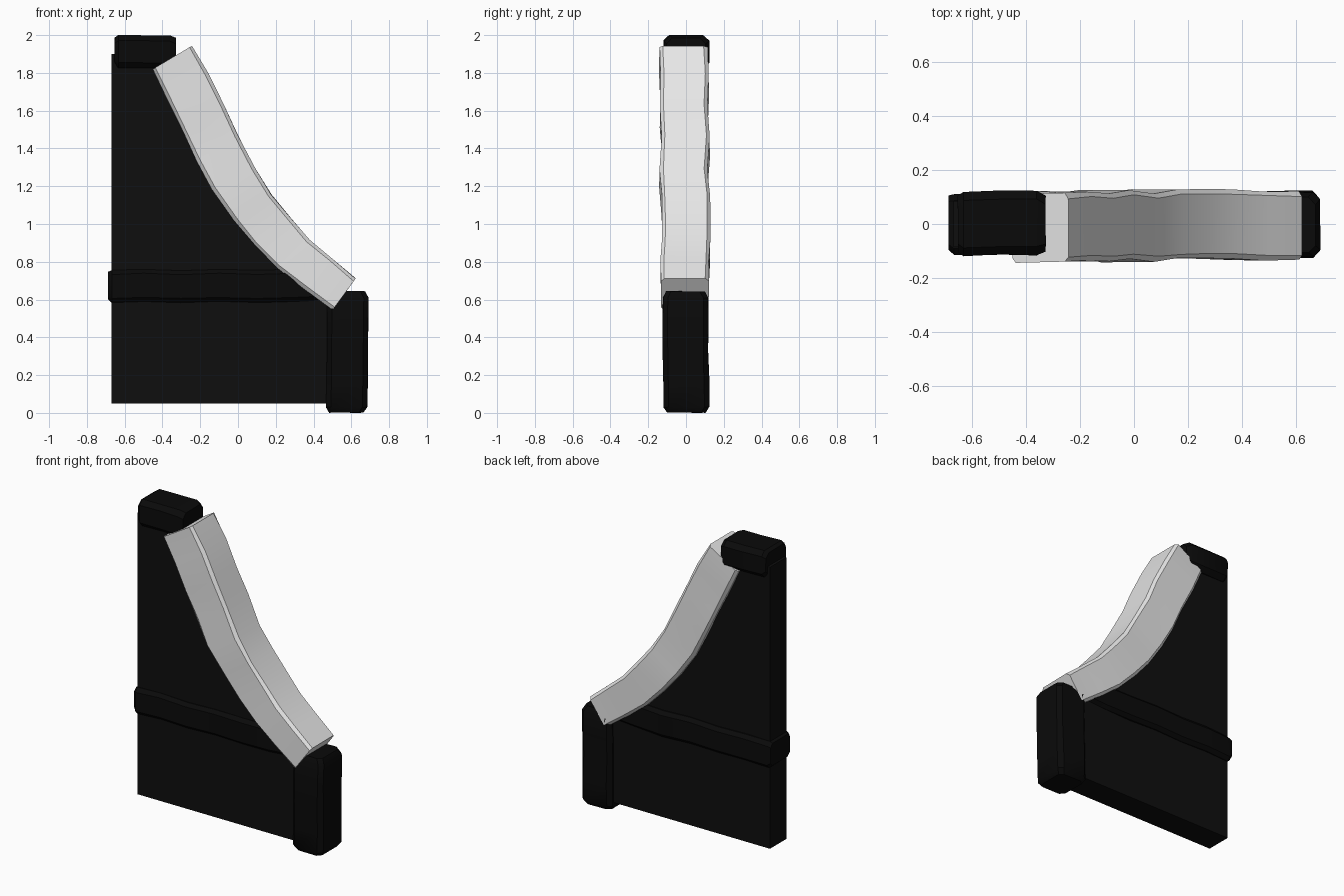
import bpy, bmesh, math, random
from mathutils import Vector

random.seed(4)
if "Cube" in bpy.data.objects:
    bpy.data.objects.remove(bpy.data.objects["Cube"], do_unlink=True)


def material(name, value):
    mat = bpy.data.materials.new(name)
    mat.use_nodes = True
    color = (value, value, value, 1)
    mat.diffuse_color = color
    mat.node_tree.nodes["Principled BSDF"].inputs["Base Color"].default_value = color
    return mat


STONE = material("pale stone", 0.8)
PANEL = material("charcoal panel", 0.0045)
TRIM = material("black trim", 0.003)


def finish(name, bm, mat, smooth=None):
    bmesh.ops.recalc_face_normals(bm, faces=bm.faces)
    mesh = bpy.data.meshes.new(name)
    bm.to_mesh(mesh)
    bm.free()
    mesh.materials.append(mat)
    obj = bpy.data.objects.new(name, mesh)
    bpy.context.collection.objects.link(obj)
    if smooth:
        bpy.ops.object.select_all(action="DESELECT")
        obj.select_set(True)
        bpy.context.view_layer.objects.active = obj
        bpy.ops.object.shade_smooth_by_angle(angle=math.radians(smooth))
    return obj


def hewn(name, rails, front, back, mat, chamfer=0.02, rough=0.008, cap=0.0):
    """Sweep a chamfered block along paired (low, high) x-z rails."""
    bm = bmesh.new()
    rings = []
    for i, (low, high) in enumerate(rails):
        low, high = Vector(low), Vector(high)
        inset = cap if i in (0, len(rails) - 1) else 0
        across = (high - low).normalized()
        low, high = low + across * inset, high - across * inset
        cut = across * chamfer
        f, b = front + inset, back - inset
        # Eight corners: two for each chamfered edge
        section = [(low + cut, f), (high - cut, f), (high, f + chamfer),
                   (high, b - chamfer), (high - cut, b), (low + cut, b),
                   (low, b - chamfer), (low, f + chamfer)]
        wobble = [random.uniform(-rough, rough) for _ in range(3)]
        ring = []
        for p, y in section:
            j = [w + random.uniform(-rough, rough) * 0.4 for w in wobble]
            ring.append(bm.verts.new((p.x + j[0] * 0.6, y + j[1], p.y + j[2] * 0.6)))
        rings.append(ring)
    for a, b in zip(rings, rings[1:]):
        for k in range(8):
            n = (k + 1) % 8
            bm.faces.new((a[k], a[n], b[n], b[k]))
    bm.faces.new(rings[0])
    bm.faces.new(rings[-1])
    return finish(name, bm, mat, smooth=35)


# Curved brace: lower and upper edge of each section
brace = [((-.45, 1.82), (-.24, 1.945)), ((-.38, 1.67), (-.16, 1.80)),
         ((-.30, 1.50), (-.08, 1.635)), ((-.215, 1.33), (0, 1.47)),
         ((-.14, 1.19), (.09, 1.30)), ((-.02, 1.02), (.18, 1.155)),
         ((.08, .89), (.28, 1.025)), ((.21, .765), (.38, .915)),
         ((.35, .655), (.50, .815)), ((.50, .55), (.62, .715))]
hewn("curved_brace", brace, -.135, .12, STONE, chamfer=0.018)

# Flat panel whose sloping edge is hidden inside the brace
outline = [(-.67, .05), (.55, .05), (.55, .62)]
outline += [tuple((Vector(a) + Vector(b)) / 2) for a, b in reversed(brace[1:-1])]
outline += [(-.36, 1.87), (-.40, 1.9), (-.67, 1.9)]
bm = bmesh.new()
sheet = bm.faces.new([bm.verts.new((x, -.085, z)) for x, z in outline])
side = bmesh.ops.extrude_face_region(bm, geom=[sheet])
moved = [g for g in side["geom"] if isinstance(g, bmesh.types.BMVert)]
bmesh.ops.translate(bm, verts=moved, vec=(0, .17, 0))
finish("wall_panel", bm, PANEL)

# Cap block over the tall edge
hewn("top_cap", [((x, 1.825), (x, 2.0)) for x in (-.655, -.635, -.49, -.36, -.33)],
     -.115, .122, TRIM, chamfer=.03, rough=.005, cap=.015)

# Horizontal band across the panel
band_x = [-.69, -.67] + [-.5 + .2 * i for i in range(6)]
hewn("cross_band", [((x, .587), (x, .758)) for x in band_x],
     -.112, .112, TRIM, chamfer=.022, rough=.006, cap=.012)

# Short post at the low end
hewn("end_post", [((.468, z), (.686, z)) for z in (.004, .035, .16, .33, .48, .61, .64)],
     -.118, .122, TRIM, chamfer=.025, rough=.007, cap=.018)
